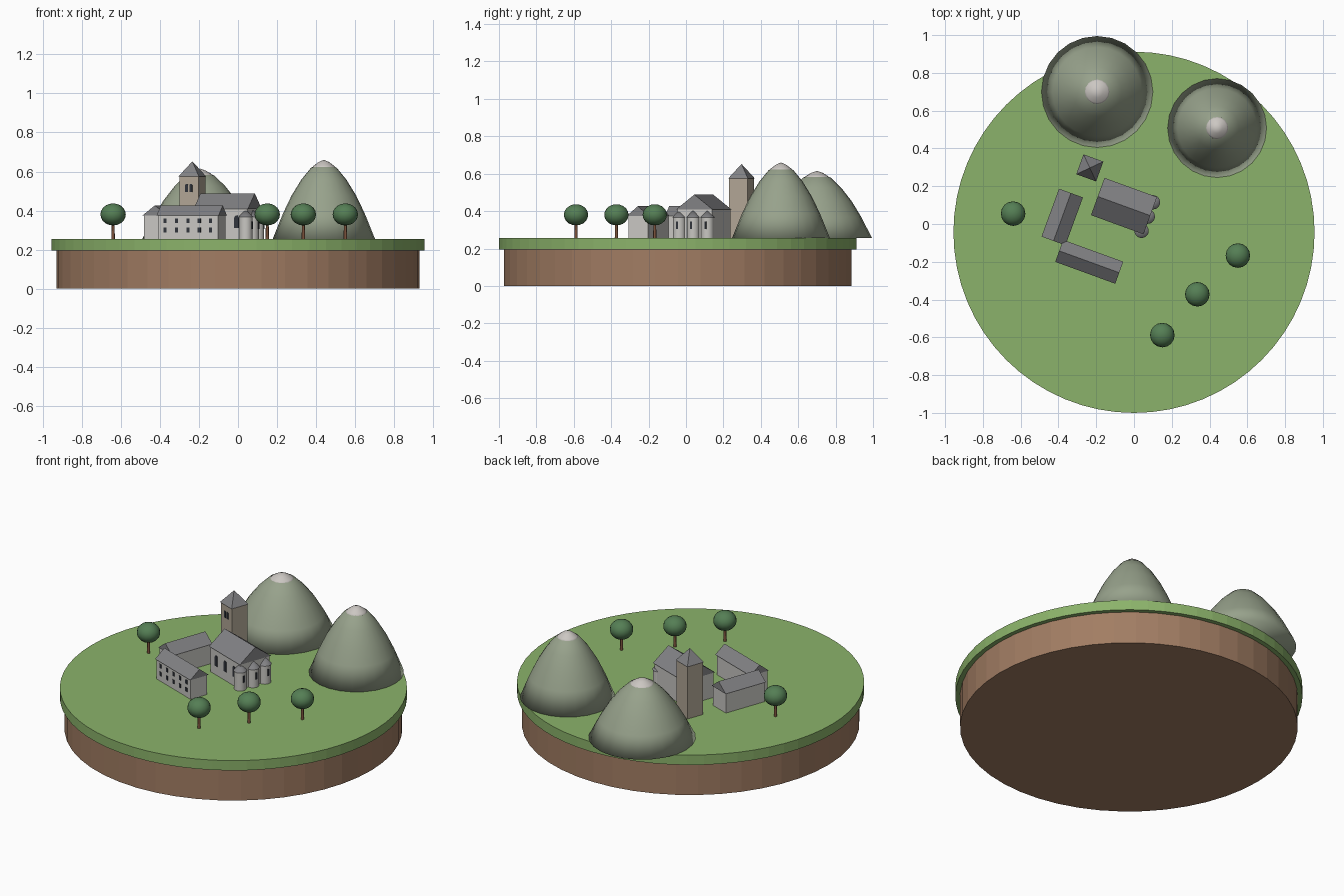
import bpy, bmesh, math
from mathutils import Matrix, Vector

cube = bpy.data.objects.get("Cube")
if cube:
    bpy.data.objects.remove(cube, do_unlink=True)


def material(name, r, g, b):
    m = bpy.data.materials.new(name)
    m.use_nodes = True
    m.diffuse_color = (r, g, b, 1)
    bsdf = next(n for n in m.node_tree.nodes if n.type == 'BSDF_PRINCIPLED')
    bsdf.inputs["Base Color"].default_value = (r, g, b, 1)
    return m


GRASS = material("grass green", 0.26, 0.45, 0.145)
EARTH = material("earth brown", 0.36, 0.205, 0.125)
HILL = material("hill grey green", 0.31, 0.36, 0.26)
SNOW = material("peak grey", 0.60, 0.57, 0.54)
STONE = material("pale stone", 0.58, 0.57, 0.54)
BEIGE = material("tower stone", 0.44, 0.38, 0.30)
SLATE = material("roof slate", 0.22, 0.22, 0.23)
LEAF = material("leaf green", 0.09, 0.21, 0.09)
BARK = material("bark brown", 0.20, 0.085, 0.045)
GLASS = material("window dark", 0.03, 0.035, 0.045)

GROUND = 0.255
YAW = math.radians(-20)


def finish(name, bm, mat, smooth=False, angle=None, loc=(0, 0, 0), yaw=0):
    bmesh.ops.recalc_face_normals(bm, faces=bm.faces)
    me = bpy.data.meshes.new(name)
    bm.to_mesh(me)
    bm.free()
    me.materials.append(mat)
    ob = bpy.data.objects.new(name, me)
    bpy.context.collection.objects.link(ob)
    ob.location = loc
    ob.rotation_euler.z = yaw
    if smooth:
        me.shade_smooth()
    if angle:
        bpy.ops.object.select_all(action='DESELECT')
        ob.select_set(True)
        bpy.context.view_layer.objects.active = ob
        bpy.ops.object.shade_smooth_by_angle(angle=math.radians(angle))
    return ob


def cone(name, mat, loc, r1, r2, h, sides, yaw=0, turn=0, angle=None):
    bm = bmesh.new()
    bmesh.ops.create_cone(bm, cap_ends=True, segments=sides, radius1=r1, radius2=r2, depth=h,
                          matrix=Matrix.Translation((0, 0, h / 2)) @ Matrix.Rotation(turn, 4, 'Z'))
    return finish(name, bm, mat, angle=angle, loc=loc, yaw=yaw)


def box(name, mat, loc, size, yaw=0):
    bm = bmesh.new()
    bmesh.ops.create_cube(bm, size=1, matrix=Matrix.Translation((0, 0, size[2] / 2))
                          @ Matrix.Diagonal((*size, 1)))
    return finish(name, bm, mat, loc=loc, yaw=yaw)


def prism(name, mat, profile, axis, start, depth, loc, yaw):
    """Extrude an (across, up) outline along local x or y."""
    bm = bmesh.new()
    place = (lambda u, v: (start, u, v)) if axis == 'X' else (lambda u, v: (u, start, v))
    face = bm.faces.new([bm.verts.new(place(u, v)) for u, v in profile])
    new = bmesh.ops.extrude_face_region(bm, geom=[face])["geom"]
    step = Vector((depth, 0, 0)) if axis == 'X' else Vector((0, depth, 0))
    bmesh.ops.translate(bm, vec=step, verts=[v for v in new if isinstance(v, bmesh.types.BMVert)])
    return finish(name, bm, mat, loc=loc, yaw=yaw)


def lathe(name, mat, loc, profile, sides, smooth=True):
    """Spin an (r, z) outline that ends in a point; close the bottom."""
    bm = bmesh.new()
    rings = []
    for r, z in profile[:-1]:
        rings.append([bm.verts.new((r * math.cos(a), r * math.sin(a), z))
                      for a in (math.tau * i / sides for i in range(sides))])
    tip = bm.verts.new((0, 0, profile[-1][1]))
    for i in range(sides):
        j = (i + 1) % sides
        for low, high in zip(rings, rings[1:]):
            bm.faces.new((low[i], low[j], high[j], high[i]))
        bm.faces.new((rings[-1][i], rings[-1][j], tip))
    bm.faces.new(rings[0][::-1])
    return finish(name, bm, mat, smooth=smooth, loc=loc)


def house(name, x, y, length, width, eave, ridge, yaw, lip=0.006):
    """Stone body under a solid gabled roof."""
    box(name + "_walls", STONE, (x, y, GROUND),
        (length - 2 * lip, width - 2 * lip, eave - GROUND), yaw)
    w = width / 2
    prism(name + "_roof", SLATE, [(-w, eave), (w, eave), (0, ridge)], 'X',
          -length / 2, length, (x, y, 0), yaw)


def window(name, x, y, yaw, u, wall, z, w, h, arched=False):
    """Thin dark plate on the wall facing local -y."""
    pts = [(u - w / 2, z), (u + w / 2, z)]
    if arched:
        pts += [(u + w / 2 * math.cos(a), z + h - w / 2 + w / 2 * math.sin(a))
                for a in (math.pi * i / 6 for i in range(7))]
    else:
        pts += [(u + w / 2, z + h), (u - w / 2, z + h)]
    prism(name, GLASS, pts, 'Y', -wall - 0.003, 0.006, (x, y, 0), yaw)


# Round base
MID = -0.044
cone("earth_base", EARTH, (0, MID, 0), 0.93, 0.93, 0.2, 48)
cone("grass_disc", GRASS, (0, MID, 0.195), 0.956, 0.956, 0.06, 64)

# Mountains with pale peaks
SLOPE = [(1, 0), (0.8, 0.32), (0.63, 0.55), (0.44, 0.75), (0.25, 0.90), (0, 0.97)]
for side, x, y, r, h, cap in (("right", -0.195, 0.70, 0.295, 0.36, 0.077),
                              ("left", 0.44, 0.508, 0.262, 0.405, 0.069)):
    lathe(side + "_mountain", HILL, (x, y, GROUND), [(a * r, b * h) for a, b in SLOPE], 24)
    base = h * 0.88
    lathe(side + "_peak", SNOW, (x, y, GROUND + base),
          [(cap, 0), (cap * 0.75, (h - base) * 0.38), (cap * 0.4, (h - base) * 0.75), (0, h - base)], 16)

# Chapel with arched windows
CX, CY = -0.053, 0.095
house("chapel", CX, CY, 0.296, 0.21, 0.408, 0.488, YAW)
for i in range(3):
    window(f"chapel_window_{i + 1}", CX, CY, YAW, (i - 1) * 0.085, 0.099, 0.31, 0.024, 0.065, True)

# Three round apses on the chapel's east end
for i, (x, y) in enumerate(((0.04, -0.036), (0.073, 0.039), (0.1, 0.115))):
    cone(f"apse_{i + 1}_wall", STONE, (x, y, GROUND), 0.034, 0.034, 0.113, 20, angle=30)
    cone(f"apse_{i + 1}_roof", SLATE, (x, y, 0.366), 0.038, 0, 0.04, 20, angle=30)
    window(f"apse_{i + 1}_window", x, y, YAW + math.pi / 2, 0, 0.034, 0.305, 0.01, 0.04)

# Bell tower
TX, TY = -0.234, 0.297
box("tower_walls", BEIGE, (TX, TY, GROUND), (0.104, 0.104, 0.321), YAW)
cone("tower_roof", SLATE, (TX, TY, 0.574), 0.112 / math.sqrt(2), 0, 0.078, 4, YAW, math.pi / 4)
for u in (-0.012, 0.012):
    window("tower_window", TX, TY, YAW, u, 0.052, 0.495, 0.014, 0.042, True)

# Front hall with two rows of windows, and west wing
HX, HY = -0.237, -0.2
house("front_hall", HX, HY, 0.338, 0.124, 0.375, 0.426, YAW)
for z in (0.288, 0.335):
    for i in range(5):
        window("hall_window", HX, HY, YAW, (i - 2) * 0.062, 0.056, z, 0.016, 0.024)
house("west_wing", -0.38, 0.037, 0.27, 0.135, 0.375, 0.426, YAW + math.pi / 2)

# Trees
for i, (x, y) in enumerate(((-0.64, 0.055), (0.55, -0.167), (0.335, -0.372), (0.15, -0.588))):
    cone(f"tree_{i + 1}_trunk", BARK, (x, y, GROUND), 0.009, 0.007, 0.09, 8, angle=50)
    bm = bmesh.new()
    bmesh.ops.create_uvsphere(bm, u_segments=16, v_segments=10, radius=0.065,
                              matrix=Matrix.Diagonal((1, 1, 0.87, 1)))
    finish(f"tree_{i + 1}_crown", bm, LEAF, smooth=True, loc=(x, y, 0.38))
